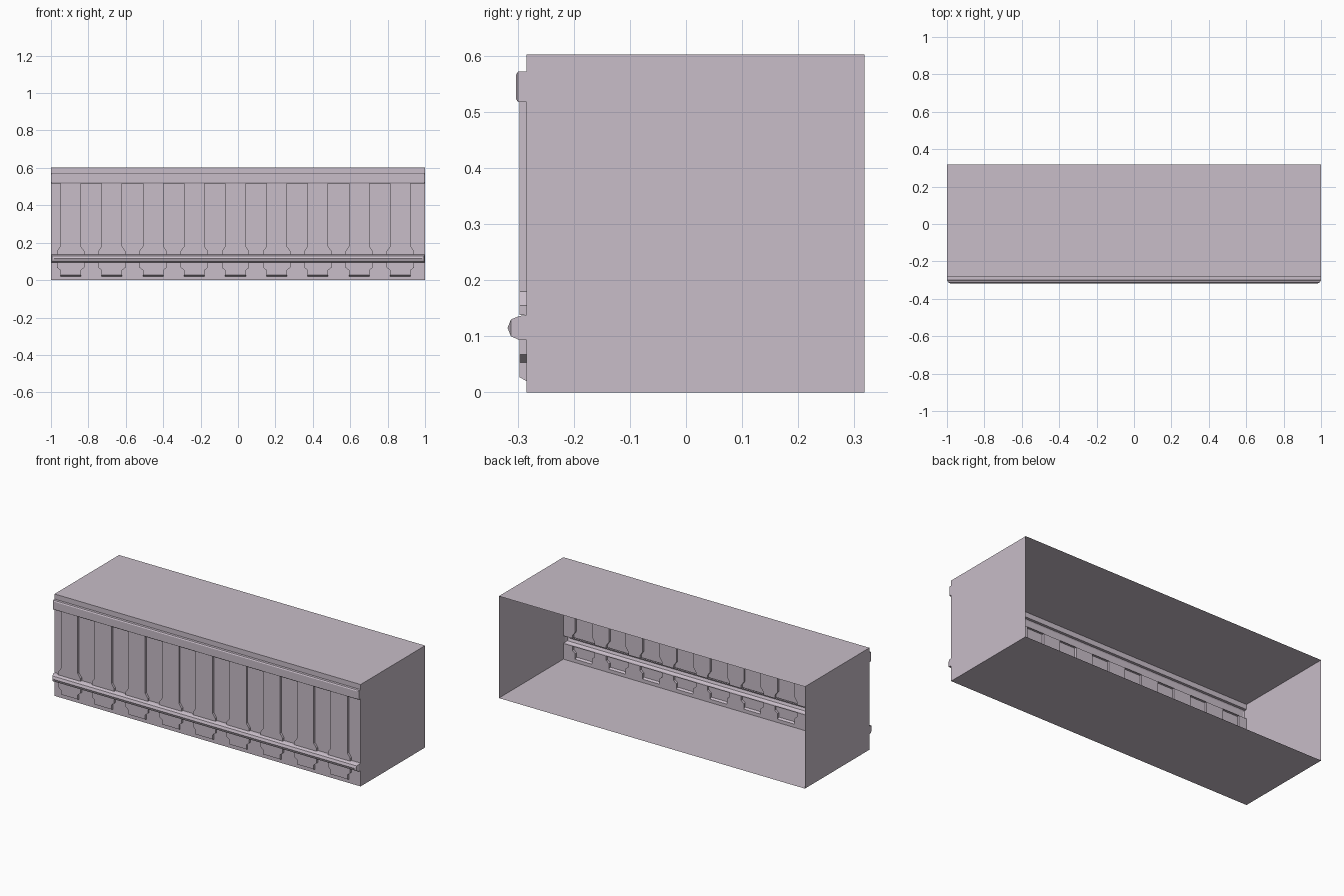
import bpy, bmesh

if "Cube" in bpy.data.objects:
    bpy.data.objects.remove(bpy.data.objects["Cube"])

Y_WALL, Y_PLANK, Y_BACK, H = -0.284, -0.297, 0.318, 0.602

mat = bpy.data.materials.new("pale_lilac")
mat.diffuse_color = (0.58, 0.51, 0.58, 1)
mat.use_nodes = True
mat.node_tree.nodes["Principled BSDF"].inputs["Base Color"].default_value = mat.diffuse_color


def finish(name, bm):
    bmesh.ops.remove_doubles(bm, verts=bm.verts, dist=1e-5)
    bmesh.ops.recalc_face_normals(bm, faces=bm.faces)
    mesh = bpy.data.meshes.new(name)
    bm.to_mesh(mesh)
    bm.free()
    mesh.materials.append(mat)
    ob = bpy.data.objects.new(name, mesh)
    bpy.context.collection.objects.link(ob)
    return ob


def face(bm, *pts):
    return bm.faces.new([bm.verts.new(p) for p in pts])


# One thin shell: box open at the back, front with raised hollow planks
bm = bmesh.new()
for z in (0, H):
    face(bm, (-1, Y_WALL, z), (1, Y_WALL, z), (1, Y_BACK, z), (-1, Y_BACK, z))
for x in (-1, 1):
    face(bm, (x, Y_WALL, 0), (x, Y_BACK, 0), (x, Y_BACK, H), (x, Y_WALL, H))


def wall(x0a, x1a, z0, x0b, x1b, z1, y=Y_WALL):
    face(bm, (x0a, y, z0), (x1a, y, z0), (x1b, y, z1), (x0b, y, z1))


wall(-1, 1, 0, -1, 1, 0.02)
wall(-1, 1, 0.572, -1, 1, H)

centres = [-0.895 + 0.2204 * i for i in range(9)]
NARROW, WIDE = 0.055, 0.073
# Each row: bottom z, half width, top z, half width (gaps are covered by rails)
rows = [(0.02, NARROW, 0.053, NARROW), (0.053, NARROW, 0.067, WIDE),
        (0.067, WIDE, 0.093, WIDE), (0.138, WIDE, 0.155, WIDE),
        (0.155, WIDE, 0.18, NARROW), (0.18, NARROW, 0.517, NARROW)]
for z0, w0, z1, w1 in rows:
    p0 = 0.027 if z0 == 0.02 else z0   # sloped plank foot
    xa = xb = -1
    for c in centres:
        wall(xa, c - w0, z0, xb, c - w1, z1)
        wall(c - w0, c + w0, p0, c - w1, c + w1, z1, Y_PLANK)
        for s in (-1, 1):
            face(bm, (c + s * w0, Y_WALL, z0), (c + s * w0, Y_PLANK, p0),
                 (c + s * w1, Y_PLANK, z1), (c + s * w1, Y_WALL, z1))
        if p0 != z0:
            face(bm, (c - w0, Y_WALL, z0), (c + w0, Y_WALL, z0),
                 (c + w0, Y_PLANK, p0), (c - w0, Y_PLANK, p0))
        xa, xb = c + w0, c + w1
    wall(xa, 1, z0, xb, 1, z1)
shell = finish("panelled_box", bm)


# Horizontal rails, hollow behind, with chamfered ends: (y, z, end inset)
def rail(name, profile):
    bm = bmesh.new()
    ends = [[bm.verts.new((s * (1 - i), y, z)) for y, z, i in profile] for s in (-1, 1)]
    for k in range(len(profile) - 1):
        bm.faces.new((ends[0][k], ends[1][k], ends[1][k + 1], ends[0][k + 1]))
    # end caps as strips between the lower and upper half of the profile
    n = len(profile)
    for e in ends:
        for k in range(n // 2):
            quad = [e[k], e[k + 1], e[n - 2 - k], e[n - 1 - k]]
            quad = list(dict.fromkeys(quad))
            if len(quad) > 2:
                bm.faces.new(quad)
    return finish(name, bm)


rail("upper_rail", [(Y_WALL, 0.517, 0), (-0.299, 0.517, 0), (-0.303, 0.523, 0.006),
                    (-0.303, 0.566, 0.006), (-0.299, 0.572, 0), (Y_WALL, 0.572, 0)])
rail("lower_rail", [(Y_WALL, 0.093, 0), (-0.297, 0.093, 0), (-0.312, 0.1, 0.006),
                    (-0.318, 0.115, 0.018), (-0.312, 0.13, 0.006),
                    (-0.297, 0.136, 0), (Y_WALL, 0.138, 0)])
